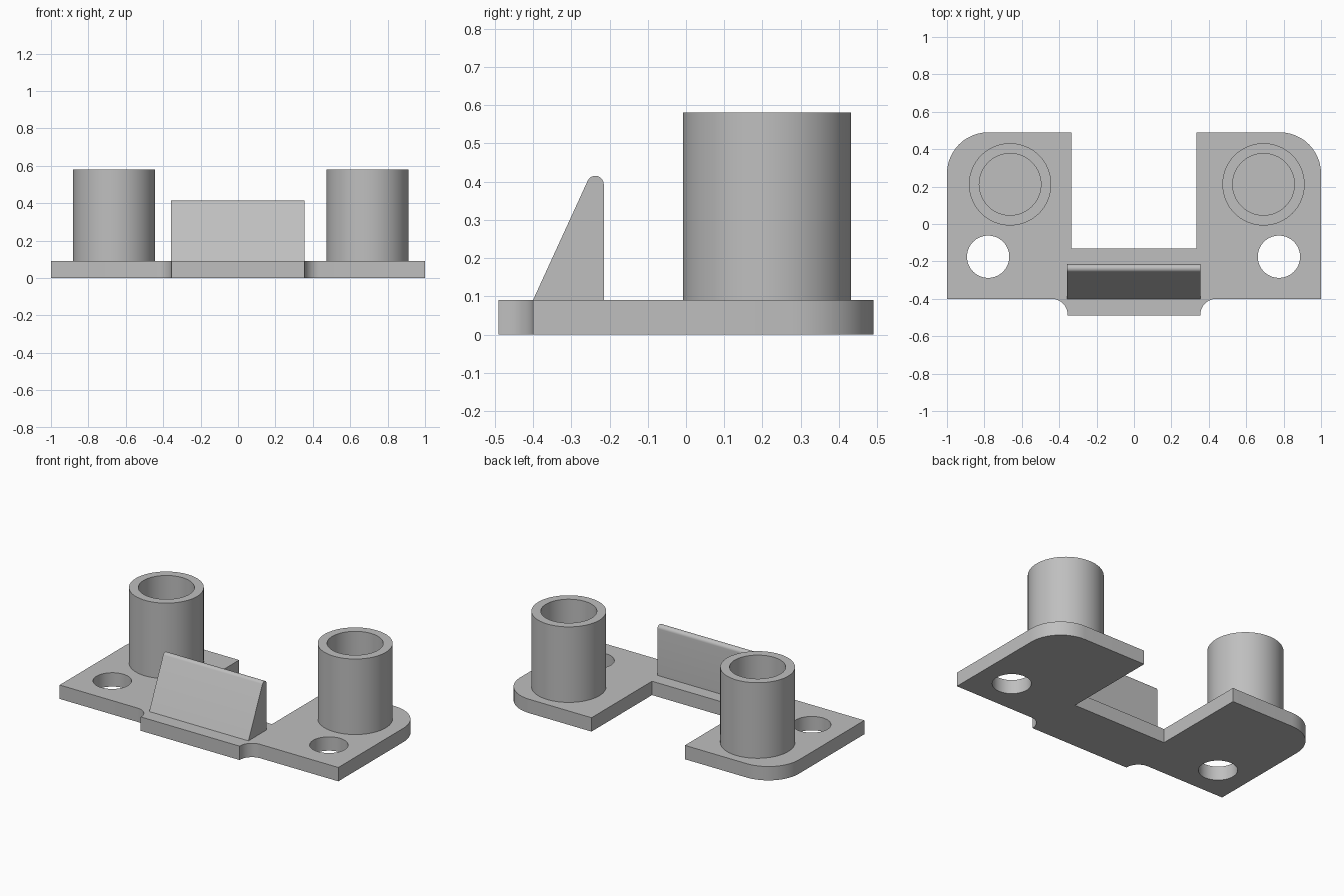
import bpy
import bmesh
from math import sin, cos, radians
from mathutils import Vector

cube = bpy.data.objects.get("Cube")
if cube:
    bpy.data.objects.remove(cube, do_unlink=True)

grey = bpy.data.materials.new("light grey")
grey.use_nodes = True
colour = (0.52, 0.52, 0.52, 1)
grey.diffuse_color = colour
grey.node_tree.nodes["Principled BSDF"].inputs["Base Color"].default_value = colour

PLATE_TOP = 0.09


def arc(cx, cy, r, start, end, steps=12):
    """Points along a circular arc, angles in degrees."""
    angles = [radians(start + (end - start) * i / steps) for i in range(steps + 1)]
    return [(cx + r * cos(a), cy + r * sin(a)) for a in angles]


def extrude(name, points, direction):
    """Solid made by sweeping a flat polygon along a direction."""
    bm = bmesh.new()
    face = bm.faces.new([bm.verts.new(p) for p in points])
    swept = bmesh.ops.extrude_face_region(bm, geom=[face])["geom"]
    verts = [v for v in swept if isinstance(v, bmesh.types.BMVert)]
    bmesh.ops.translate(bm, vec=Vector(direction), verts=verts)
    bmesh.ops.recalc_face_normals(bm, faces=bm.faces)
    mesh = bpy.data.meshes.new(name)
    bm.to_mesh(mesh)
    bm.free()
    mesh.materials.append(grey)
    obj = bpy.data.objects.new(name, mesh)
    bpy.context.collection.objects.link(obj)
    return obj


def cylinder(name, x, y, r, z0, z1):
    ring = arc(x, y, r, 0, 360, 64)[:-1]
    return extrude(name, [(px, py, z0) for px, py in ring], (0, 0, z1 - z0))


def cut(obj, cutter):
    mod = obj.modifiers.new("cut", "BOOLEAN")
    mod.operation = "DIFFERENCE"
    mod.solver = "EXACT"
    mod.object = cutter
    bpy.context.view_layer.objects.active = obj
    bpy.ops.object.modifier_apply(modifier=mod.name)
    bpy.data.objects.remove(cutter, do_unlink=True)


def smooth(obj):
    bpy.ops.object.select_all(action="DESELECT")
    obj.select_set(True)
    bpy.context.view_layer.objects.active = obj
    bpy.ops.object.shade_smooth_by_angle(angle=radians(30))


# Base plate: right half outline, front to back, then mirrored
half = [(0.355, -0.49)]
half += arc(0.44, -0.485, 0.085, 180, 90)
half += [(1, -0.4)]
half += arc(0.78, 0.27, 0.22, 0, 90)
half += [(0.335, 0.49), (0.335, -0.13)]
outline = half + [(-x, y) for x, y in reversed(half)]
plate = extrude("base_plate", [(x, y, 0) for x, y in outline], (0, 0, PLATE_TOP))

# Screw holes through the plate
for x in (-0.78, 0.775):
    cut(plate, cylinder("hole_cutter", x, -0.175, 0.113, -0.1, 0.2))
smooth(plate)

# Hollow posts
for name, x in (("right_post", -0.6625), ("left_post", 0.6925)):
    post = cylinder(name, x, 0.212, 0.22, PLATE_TOP, 0.58)
    cut(post, cylinder("bore_cutter", x, 0.212, 0.165, 0, 0.7))
    smooth(post)

# Sloped rib with a rounded top edge
profile = [(-0.4, PLATE_TOP), (-0.215, PLATE_TOP)]
profile += arc(-0.237, 0.393, 0.022, 0, 155)
rib = extrude("front_rib", [(-0.357, y, z) for y, z in profile], (0.712, 0, 0))
smooth(rib)
